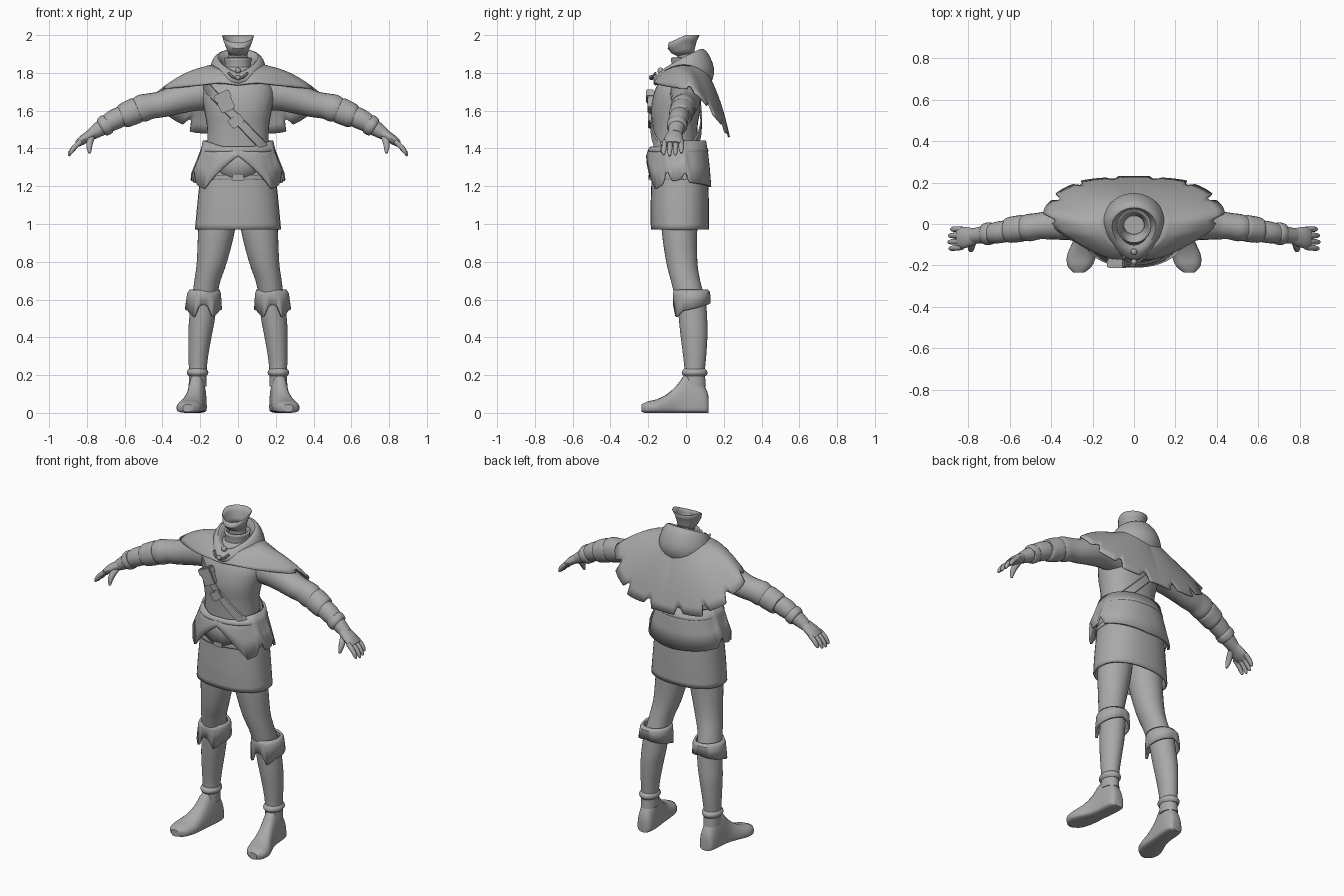
import bpy, bmesh, math
from math import sin, cos, pi, radians
from mathutils import Vector as V

grey = bpy.data.materials.new("plain_grey")
grey.diffuse_color = (0.4, 0.4, 0.4, 1)


def catmull(pts, k):
    """Resample a list of tuples with a smooth curve."""
    out = []
    for i in range(len(pts) - 1):
        p0, p1, p2, p3 = (pts[max(0, min(len(pts) - 1, i + d))] for d in (-1, 0, 1, 2))
        for s in range(k):
            t = s / k
            out.append(tuple(0.5 * (2 * b + (c - a) * t + (2 * a - 5 * b + 4 * c - d) * t * t
                             + (3 * b - a - 3 * c + d) * t ** 3) for a, b, c, d in zip(p0, p1, p2, p3)))
    return out + [tuple(pts[-1])]


def linear(table, x):
    for (a, u), (b, v) in zip(table, table[1:]):
        if x <= b:
            return u + (v - u) * (x - a) / (b - a)
    return table[-1][1]


def loft(name, rings, caps=True, mirror=False, thick=0, closed=True, angle=40):
    bm = bmesh.new()
    rows = [[bm.verts.new(p) for p in r] for r in rings]
    n = len(rows[0])
    for a, b in zip(rows, rows[1:]):
        for i in range(n if closed else n - 1):
            j = (i + 1) % n
            bm.faces.new((a[i], a[j], b[j], b[i]))
    if caps:
        bm.faces.new(rows[0])
        bm.faces.new(rows[-1])
    return finish(name, bm, mirror, thick, angle)


def finish(name, bm, mirror=False, thick=0, angle=40):
    bmesh.ops.recalc_face_normals(bm, faces=bm.faces)
    me = bpy.data.meshes.new(name)
    bm.to_mesh(me)
    bm.free()
    me.materials.append(grey)
    for p in me.polygons:
        p.use_smooth = True
    me.set_sharp_from_angle(angle=radians(angle))
    ob = bpy.data.objects.new(name, me)
    bpy.context.collection.objects.link(ob)
    if thick:
        m = ob.modifiers.new("thickness", 'SOLIDIFY')
        m.thickness, m.offset = thick, 0
    if mirror:
        ob.modifiers.new("mirror", 'MIRROR')
    return ob


def oval(cx, yf, yb, z, rx, n=32, e=2.0):
    """Horizontal ring, starting at the front."""
    f = lambda v: math.copysign(abs(v) ** (2 / e), v)
    return [(cx + rx * f(sin(2 * pi * i / n)), (yf + yb) / 2 - (yb - yf) / 2 * f(cos(2 * pi * i / n)), z)
            for i in range(n)]


def column(name, table, k=3, n=32, e=2.0, **kw):
    """Stacked rings: (centre x, front y, back y, z, half width)."""
    return loft(name, [oval(*r, n=n, e=e) for r in catmull(table, k)], **kw)


def tube(name, table, k=3, n=20, **kw):
    """Tube along a path: (x, y, z, depth radius, height radius)."""
    pts = catmull(table, k)
    rings = []
    for i, p in enumerate(pts):
        t = (V(pts[min(i + 1, len(pts) - 1)][:3]) - V(pts[max(i - 1, 0)][:3])).normalized()
        side = V((0, 1, 0)) if abs(t.y) < 0.8 else V((1, 0, 0))
        up = t.cross(side).normalized()
        side = up.cross(t)
        rings.append([V(p[:3]) + side * p[3] * cos(2 * pi * j / n) + up * p[4] * sin(2 * pi * j / n)
                      for j in range(n)])
    return loft(name, rings, **kw)


def hemmed(name, levels, hem, n=96, top_dip=0, thick=0.012, e=2.2, mirror=False):
    """Sheet around the body whose lower edge follows hem(degrees from front)."""
    cols = [oval(*l, n=n, e=e) for l in levels]
    z0, z1 = levels[0][3], levels[-1][3]
    rows = [[] for _ in range(len(levels))]
    for i in range(n):
        d = abs((i * 360 / n + 180) % 360 - 180)
        top = z0 - top_dip * max(0, cos(radians(d))) ** 3
        s = (top - linear(hem, d)) / (z0 - z1)
        for r, c in zip(rows, cols):
            f = (z0 - c[i][2]) / (z0 - z1)
            p = V(c[i])
            p.z = top - f * s * (z0 - z1)
            r.append(p)
    return loft(name, rows, caps=False, thick=thick, mirror=mirror, angle=35)


# Torso, skirt and neck
column("torso", [(0, -.17, .07, 1.34, .165), (0, -.175, .06, 1.5, .163), (0, -.185, .075, 1.6, .178),
                 (0, -.168, .085, 1.7, .19), (0, -.13, .085, 1.77, .15), (0, -.08, .05, 1.83, .07)], e=2.2)
column("skirt", [(0, -.18, .115, .97, .222), (0, -.182, .115, 1.08, .212), (0, -.178, .113, 1.2, .2),
                 (0, -.175, .105, 1.38, .18)], e=2.3, caps=False, thick=.012)
column("neck", [(0, -.06, .05, 1.78, .058), (0, -.045, .04, 1.86, .05), (0, -.05, .045, 1.91, .05)])
column("shirt_collar", [(0, -.085, .06, 1.78, .07), (0, -.07, .055, 1.83, .062), (0, -.075, .06, 1.88, .068)],
       caps=False, thick=.012)

# Open jaw shell with a rim rising to the back
jaw = [(-.045, .04, 1.89, 1.90, .048), (-.075, .045, 1.905, 1.93, .058),
       (-.095, .055, 1.93, 1.97, .072), (-.09, .07, 1.96, 2.0, .082)]
rows = []
for yf, yb, zf, zb, rx in jaw:
    rows.append([(x, y, zf + (zb - zf) * min(1, 1.8 * (y - yf) / (yb - yf)))
                 for x, y, _ in oval(0, yf, yb, 0, rx)])
loft("jaw_shell", rows, caps=False, thick=.004)

# Hood lying around the neck: (front y, back y, front z, back z, half width)
hood = [(-.085, .06, 1.80, 1.81, .075), (-.10, .065, 1.80, 1.87, .088), (-.13, .08, 1.80, 1.925, .112),
        (-.155, .115, 1.785, 1.90, .138), (-.17, .146, 1.765, 1.82, .155), (-.155, .13, 1.74, 1.75, .148),
        (-.12, .1, 1.74, 1.74, .12)]
rows = []
for yf, yb, zf, zb, rx in catmull(hood, 3):
    rows.append([(x * (1 - .25 * max(0, -(y - .02) / .19)), y,
                  zf + (zb - zf) * max(0, (y - yf) / (yb - yf)) ** .75)
                 for x, y, _ in oval(0, yf, yb, 0, rx, n=40)])
loft("hood", rows, caps=False, thick=.006)

# Cape with a ragged hem; half outline from front to back
hem = catmull([(0, -.165, 1.735), (.1, -.165, 1.745), (.2, -.13, 1.735), (.3, -.075, 1.725),
               (.38, -.02, 1.715), (.44, .06, 1.68), (.40, .125, 1.60), (.33, .18, 1.53),
               (.24, .21, 1.48), (.12, .225, 1.46), (0, .23, 1.45)], 6)
half = []
for c, h in enumerate(hem):
    a = pi * c / (len(hem) - 1)
    top = V((.135 * sin(a), -.01 - .125 * cos(a), 1.78 + .06 * sin(a) - .01 * cos(a)))
    reach = .86 if c > 24 and c % 9 in (0, 1) else 1 - .05 * (c % 9) / 9 * (c > 24)
    col = []
    for s in range(9):
        u = s / 8 * reach
        p = top.lerp(V(h), u)
        p.z += .025 * sin(pi * u) * sin(a)
        p.y += .012 * sin(pi * u) * max(0, -cos(a))
        col.append(p)
    half.append(col)
other = [[V((-p.x, p.y, p.z)) for p in col] for col in half[-2:0:-1]]
cape = half + other
loft("cape", [[col[s] for col in cape] for s in range(9)], caps=False, thick=.01)

# Waist wrap, with pointed flaps over an inner front flap
hemmed("waist_flaps", [(0, -.18, .10, 1.44, .18), (0, -.197, .112, 1.37, .195), (0, -.20, .12, 1.3, .215),
                       (0, -.205, .128, 1.2, .245)],
       [(0, 1.36), (24, 1.27), (45, 1.185), (62, 1.21), (69, 1.29), (80, 1.225), (93, 1.235),
        (100, 1.28), (108, 1.22), (180, 1.195)], top_dip=.04)
hemmed("inner_flap", [(0, -.175, .095, 1.4, .175), (0, -.188, .105, 1.33, .19), (0, -.192, .11, 1.24, .205)],
       [(0, 1.235), (24, 1.27), (34, 1.31), (180, 1.3)])
column("waist_band", [(0, -.185, .108, 1.375, .19), (0, -.2, .118, 1.385, .199), (0, -.198, .115, 1.4, .196),
                      (0, -.186, .105, 1.41, .185)], e=2.2, caps=False)
column("thin_belt", [(0, -.187, .118, 1.235, .203), (0, -.187, .118, 1.26, .2)], e=2.3, caps=False, thick=.008)


def block(name, loc, size, tilt=0, bevel=.006):
    bm = bmesh.new()
    bmesh.ops.create_cube(bm, size=1)
    for v in bm.verts:
        x, y, z = (a * b for a, b in zip(v.co, size))
        v.co = (x * cos(tilt) + z * sin(tilt) + loc[0], y + loc[1], z * cos(tilt) - x * sin(tilt) + loc[2])
    bmesh.ops.bevel(bm, geom=bm.edges[:], offset=bevel, segments=2, affect='EDGES')
    return finish(name, bm)


block("belt_buckle", (0, -.19, 1.247), (.07, .018, .036))

# Diagonal chest strap with pouch and buckle
rows = []
for dz, g in ((-.035, .003), (-.03, .009), (.03, .009), (.035, .003)):
    rows.append([(x, y, 1.55 - 1.04 * x + dz) for x, y, _ in oval(0, -.18 - g, .075 + g, 0, .176 + g, n=48, e=2.2)])
loft("chest_strap", rows, caps=False)
block("strap_pouch", (-.07, -.182, 1.645), (.08, .045, .10), -.45)
block("pouch_flap", (-.082, -.19, 1.675), (.09, .045, .045), -.45)
block("strap_buckle", (-.01, -.192, 1.545), (.075, .02, .055), -.6)

# Neck clasp: button and cord
tube("clasp_cord", [(-.05, -.16, 1.80, .007, .007), (-.03, -.178, 1.78, .007, .007), (0, -.185, 1.772, .007, .007),
                    (.03, -.178, 1.78, .007, .007), (.05, -.16, 1.80, .007, .007)], n=8)
for name, y, z, r in (("collar_button", -.135, 1.812, .016), ("clasp_knot", -.183, 1.775, .014)):
    bm = bmesh.new()
    bmesh.ops.create_uvsphere(bm, u_segments=12, v_segments=8, radius=r)
    bmesh.ops.translate(bm, verts=bm.verts, vec=(0, y, z))
    finish(name, bm)

# Arms: sleeve, rolled cuff, bracer, wrist band
tube("sleeve", [(.12, 0, 1.69, .085, .09), (.22, 0, 1.685, .083, .085), (.32, 0, 1.66, .078, .078),
                (.40, -.005, 1.635, .07, .07), (.46, -.01, 1.625, .064, .068), (.51, -.018, 1.612, .066, .073),
                (.55, -.022, 1.60, .056, .058)], mirror=True)
tube("sleeve_cuff", [(.525, -.02, 1.607, .05, .05), (.535, -.02, 1.603, .063, .068), (.57, -.025, 1.588, .064, .068),
                     (.61, -.03, 1.57, .06, .063), (.62, -.03, 1.566, .045, .045)], mirror=True)
tube("bracer", [(.58, -.028, 1.585, .05, .05), (.65, -.04, 1.555, .053, .055), (.70, -.047, 1.525, .046, .046),
                (.745, -.054, 1.495, .04, .038), (.78, -.058, 1.472, .036, .03)], mirror=True)
tube("wrist_band", [(.685, -.045, 1.534, .04, .04), (.69, -.045, 1.531, .053, .053), (.71, -.048, 1.518, .054, .054),
                    (.722, -.05, 1.511, .05, .048), (.727, -.05, 1.508, .035, .035)], mirror=True)

# Hand: palm, four fingers, thumb
tube("palm", [(.755, -.057, 1.487, .034, .028), (.79, -.062, 1.467, .045, .026), (.825, -.066, 1.443, .052, .024),
              (.85, -.068, 1.424, .048, .017)], mirror=True, n=16)
for i, (name, l) in enumerate((("little", .8), ("ring", .95), ("middle", 1), ("index", .92))):
    y = -.025 - .029 * i
    tube(name + "_finger", [(.83, y, 1.438, .014, .014), (.83 + .035 * l, y - .001 * i, 1.438 - .03 * l, .014, .014),
                            (.83 + .056 * l, y - .002 * i, 1.438 - .058 * l, .012, .012),
                            (.83 + .066 * l, y - .002 * i, 1.438 - .078 * l, .006, .006)], mirror=True, n=10)
tube("thumb", [(.775, -.075, 1.465, .016, .02), (.785, -.105, 1.43, .018, .018), (.787, -.122, 1.40, .014, .014),
               (.785, -.13, 1.375, .006, .007)], mirror=True, n=10)

# Legs: thigh, boot shaft, folded boot top, ankle band
column("thigh", [(.10, -.13, .075, 1.15, .095), (.112, -.13, .06, .98, .098), (.138, -.105, .06, .8, .08),
                 (.162, -.08, .075, .7, .069), (.175, -.06, .095, .62, .066), (.18, -.04, .1, .55, .062)], mirror=True)
column("boot_shaft", [(.178, -.05, .105, .62, .068), (.19, -.038, .112, .5, .068), (.2, -.03, .114, .42, .063),
                      (.21, -.015, .107, .3, .052), (.213, -.008, .1, .22, .047), (.214, -.012, .105, .14, .047)],
       mirror=True)
hemmed("boot_fold", [(.177, -.058, .11, .65, .074), (.18, -.062, .122, .63, .084), (.183, -.064, .125, .55, .092)],
       [(0, .575), (14, .565), (32, .505), (60, .54), (90, .55), (180, .585)], n=72, e=2, mirror=True)
column("ankle_band", [(.213, -.008, .1, .235, .045), (.214, -.02, .112, .222, .055), (.214, -.022, .113, .208, .056),
                      (.214, -.012, .105, .195, .046)], mirror=True)

# Shoe sections from heel to toe: (y, centre x, half width, height)
rows = []
for y, cx, w, h in catmull([(.12, .212, .028, .085), (.105, .213, .044, .13), (.06, .215, .05, .195),
                            (0, .22, .05, .205), (-.05, .228, .053, .145), (-.1, .24, .062, .10),
                            (-.155, .254, .07, .072), (-.205, .262, .058, .06), (-.235, .266, .025, .04)], 3):
    ring = []
    for j in range(24):
        s, c = sin(2 * pi * j / 24), cos(2 * pi * j / 24)
        c = math.copysign(abs(c) ** .75, c)
        z = .028 + (h - .028) * s if s > 0 else .028 - .028 * abs(s) ** .5
        ring.append((cx + w * c, y, z + .004 * (y < -.22)))
    rows.append(ring)
loft("shoe", rows, mirror=True)
